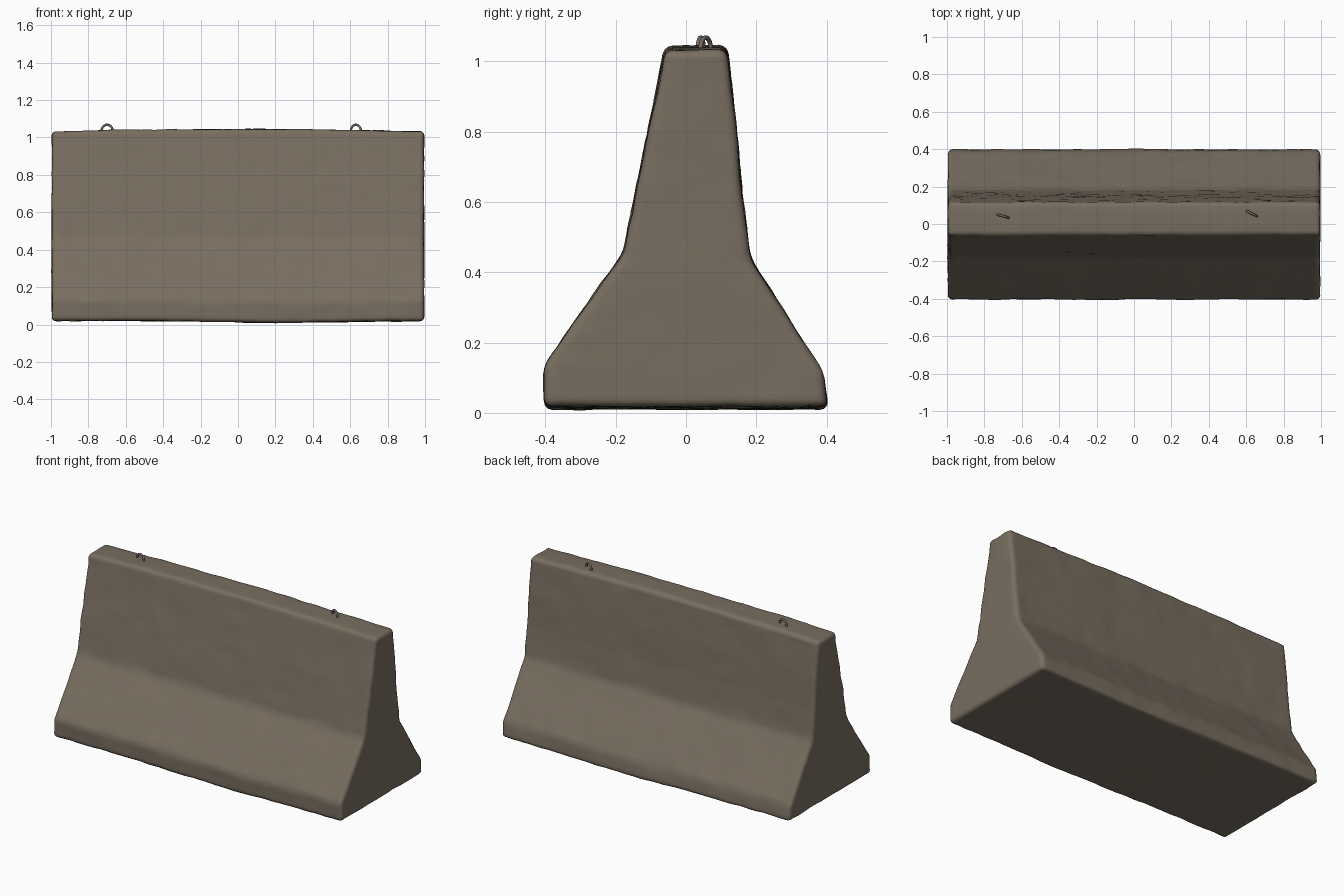
import bpy, bmesh, math
from mathutils import Vector, noise

if "Cube" in bpy.data.objects:
    bpy.data.objects.remove(bpy.data.objects["Cube"])


def make_material(name, rgb):
    mat = bpy.data.materials.new(name)
    mat.diffuse_color = (*rgb, 1)
    mat.use_nodes = True
    mat.node_tree.nodes["Principled BSDF"].inputs["Base Color"].default_value = mat.diffuse_color
    return mat


concrete = make_material("weathered concrete", (0.19, 0.155, 0.117))
steel = make_material("dull steel", (0.17, 0.145, 0.115))

# Barrier cross-section (y, z)
profile = [(-0.403, 0.012), (-0.403, 0.13), (-0.178, 0.455), (-0.06, 1.035),
           (0.115, 1.035), (0.142, 0.82), (0.158, 0.62), (0.182, 0.44),
           (0.390, 0.11), (0.403, 0.012)]

# Barrier block: extruded cross-section with worn, rounded edges
bm = bmesh.new()
end = bm.faces.new([bm.verts.new((-0.995, y, z)) for y, z in profile])
extruded = bmesh.ops.extrude_face_region(bm, geom=[end])["geom"]
bmesh.ops.translate(bm, vec=(1.99, 0, 0),
                    verts=[g for g in extruded if isinstance(g, bmesh.types.BMVert)])
bmesh.ops.recalc_face_normals(bm, faces=bm.faces)
sharp = [e for e in bm.edges if e.calc_face_angle(0) > math.radians(15)]
bmesh.ops.bevel(bm, geom=sharp, offset=0.022, segments=3, profile=0.5,
                affect='EDGES', clamp_overlap=True)


# Slice into a fine grid for the uneven surface
def slice_along(axis, start, stop, step):
    normal = Vector((0, 0, 0))
    normal[axis] = 1
    for i in range(int((stop - start) / step) + 1):
        bmesh.ops.bisect_plane(bm, geom=bm.verts[:] + bm.edges[:] + bm.faces[:],
                               plane_co=normal * (start + i * step), plane_no=normal)


slice_along(0, -0.96, 0.961, 0.04)
slice_along(1, -0.36, 0.361, 0.06)
slice_along(2, 0.05, 1.01, 0.04)
bm.normal_update()

# Gentle bow of top and base, plus lumps and small chips
moves = []
for v in bm.verts:
    p = v.co
    lump = 0.004 * noise.noise(p * 4) + 0.004 * noise.noise(p * 13)
    bow = 0.013 * math.cos(p.x * math.pi / 2) - 0.003
    sag = 0.008 - 0.010 * math.exp(-((p.x - 0.25) / 0.4) ** 2)
    t = min(max(p.z / 1.035, 0), 1)
    moves.append(v.normal * lump + Vector((0, 0, bow * t ** 4 + sag * (1 - t) ** 4)))
for v, move in zip(bm.verts, moves):
    v.co += move
    v.co.x = min(max(v.co.x, -1), 1)
    v.co.z = max(v.co.z, 0)
for f in bm.faces:
    f.smooth = True
mesh = bpy.data.meshes.new("barrier_block")
bm.to_mesh(mesh)
bm.free()
mesh.materials.append(concrete)
block = bpy.data.objects.new("barrier_block", mesh)
bpy.context.collection.objects.link(block)


# Lifting loops: bent steel bars set into the top
def lifting_loop(name, x, y, angle):
    curve = bpy.data.curves.new(name, 'CURVE')
    curve.dimensions = '3D'
    curve.bevel_depth = 0.0065
    curve.bevel_resolution = 2
    arc = [(0.03 * math.cos(a), 0.03 * math.sin(a) + 0.038)
           for a in (math.pi * i / 12 for i in range(13))]
    points = [(0.031, 0)] + arc + [(-0.031, 0)]
    spline = curve.splines.new('POLY')
    spline.points.add(len(points) - 1)
    for point, (u, z) in zip(spline.points, points):
        point.co = (u, 0, z, 1)
    curve.materials.append(steel)
    loop = bpy.data.objects.new(name, curve)
    loop.location = (x, y, 1.0)
    loop.rotation_euler.z = angle
    bpy.context.collection.objects.link(loop)


lifting_loop("left_lifting_loop", -0.70, 0.042, math.radians(-16))
lifting_loop("right_lifting_loop", 0.63, 0.056, math.radians(-28))
